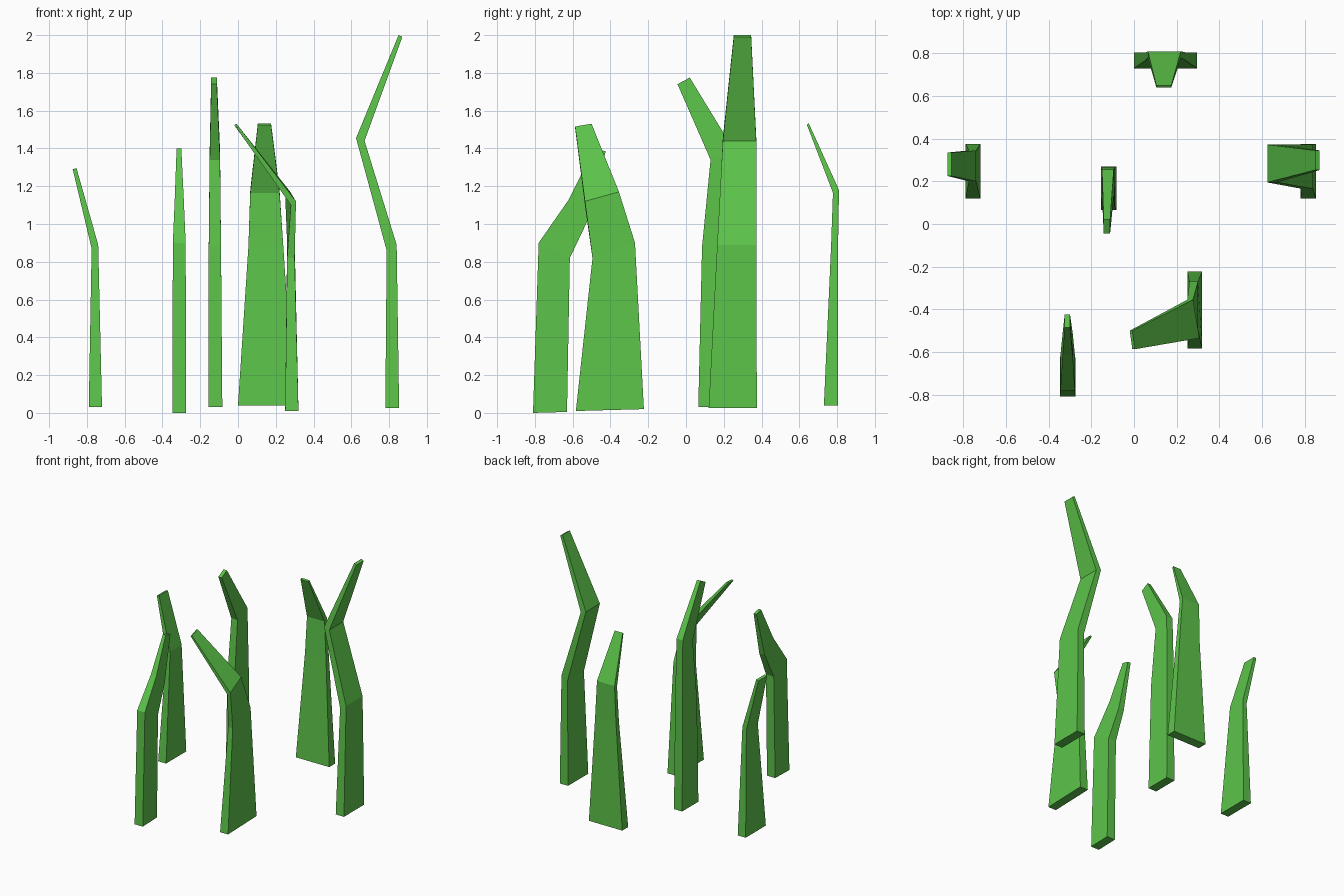
import bpy
import bmesh

cube = bpy.data.objects.get("Cube")
if cube:
    bpy.data.objects.remove(cube, do_unlink=True)

# Single leaf green for every blade
green = bpy.data.materials.new("grass_green")
green.use_nodes = True
colour = (0.107, 0.55, 0.068, 1.0)
green.diffuse_color = colour
bsdf = green.node_tree.nodes["Principled BSDF"]
bsdf.inputs["Base Color"].default_value = colour
bsdf.inputs["Roughness"].default_value = 0.9


def blade(name, rings):
    """Loft four-sided rings: x0, x1, y0, y1, z, rise along x, rise along y, x skew along y."""
    bm = bmesh.new()
    loops = []
    for x0, x1, y0, y1, z, rx, ry, skew in rings:
        loops.append([bm.verts.new(co) for co in (
            (x0, y0, z),
            (x1, y0, z + rx),
            (x1 + skew, y1, z + rx + ry),
            (x0 + skew, y1, z + ry))])
    for low, high in zip(loops, loops[1:]):
        for i in range(4):
            j = (i + 1) % 4
            bm.faces.new((low[i], low[j], high[j], high[i]))
    bm.faces.new(loops[0][::-1])
    bm.faces.new(loops[-1])
    bmesh.ops.recalc_face_normals(bm, faces=bm.faces[:])
    mesh = bpy.data.meshes.new(name)
    bm.to_mesh(mesh)
    bm.free()
    mesh.materials.append(green)
    bpy.context.collection.objects.link(bpy.data.objects.new(name, mesh))


# Short blade leaning outward
blade("grass_blade_short", [
    (-0.79, -0.72, 0.12, 0.375, 0.03, 0, 0, 0),
    (-0.775, -0.74, 0.20, 0.345, 0.87, 0.02, 0, 0),
    (-0.875, -0.855, 0.225, 0.335, 1.29, 0.006, 0, 0)])

# Front blade curling backward
blade("grass_blade_front", [
    (-0.347, -0.275, -0.81, -0.63, 0.0, 0, 0.005, 0),
    (-0.345, -0.277, -0.78, -0.615, 0.90, 0, -0.08, 0),
    (-0.335, -0.287, -0.62, -0.515, 1.13, 0, -0.10, 0),
    (-0.325, -0.30, -0.485, -0.425, 1.40, 0, -0.015, 0)])

# Centre blade with its tip bent forward
blade("grass_blade_centre", [
    (-0.155, -0.083, 0.065, 0.27, 0.03, 0, 0, 0),
    (-0.155, -0.09, 0.085, 0.265, 0.88, 0, 0.01, 0),
    (-0.15, -0.095, 0.13, 0.255, 1.34, 0, 0.05, 0),
    (-0.142, -0.112, -0.045, 0.02, 1.74, 0, 0.035, 0)])

# Broad back blade with its tip bent forward
blade("grass_blade_back", [
    (0.0, 0.295, 0.73, 0.805, 0.04, 0, 0, 0),
    (0.055, 0.24, 0.768, 0.805, 0.88, 0, 0, 0),
    (0.065, 0.22, 0.778, 0.81, 1.165, 0, 0.015, 0),
    (0.105, 0.175, 0.64, 0.65, 1.525, 0, 0.008, 0)])

# Twisted blade whose tip sweeps sideways
blade("grass_blade_twisted", [
    (0.25, 0.32, -0.583, -0.223, 0.01, 0, 0.01, 0),
    (0.26, 0.30, -0.495, -0.27, 0.82, 0, 0.08, 0),
    (0.28, 0.307, -0.535, -0.355, 1.10, 0.02, 0.05, -0.03),
    (-0.008, 0.004, -0.587, -0.50, 1.508, 0.008, 0.015, -0.012)])

# Tallest blade with a zigzag bend
blade("grass_blade_tall", [
    (0.78, 0.853, 0.12, 0.375, 0.025, 0, 0, 0),
    (0.787, 0.84, 0.165, 0.373, 0.86, 0.03, 0, 0),
    (0.625, 0.67, 0.195, 0.372, 1.455, -0.015, 0, 0),
    (0.85, 0.87, 0.253, 0.345, 2.0, -0.01, 0, 0)])
